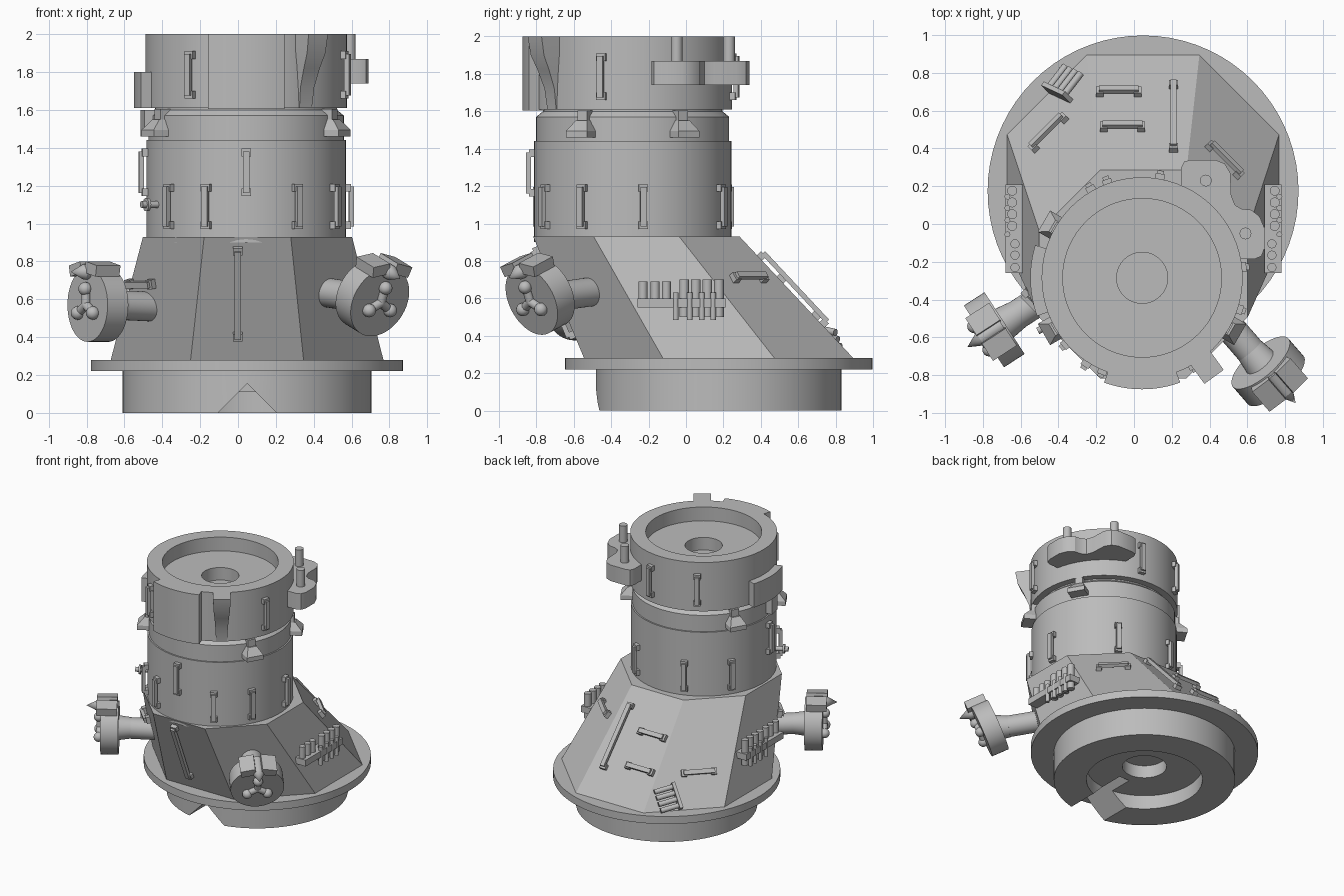
import bpy, bmesh, math
from math import cos, sin, radians, pi
from mathutils import Matrix, Vector

if "Cube" in bpy.data.objects:
    bpy.data.objects.remove(bpy.data.objects["Cube"], do_unlink=True)

grey = bpy.data.materials.new("hull grey")
grey.use_nodes = True
grey.diffuse_color = (0.5, 0.5, 0.5, 1)
grey.node_tree.nodes["Principled BSDF"].inputs["Base Color"].default_value = (0.5, 0.5, 0.5, 1)

BASE = Vector((0.048, 0.175, 0))
TOWER = Vector((0.043, -0.285, 0))
UP = Vector((0, 0, 1))


# ---------- helpers ----------
def finish(name, bm, smooth=True):
    bmesh.ops.recalc_face_normals(bm, faces=bm.faces)
    mesh = bpy.data.meshes.new(name)
    bm.to_mesh(mesh)
    bm.free()
    mesh.materials.append(grey)
    ob = bpy.data.objects.new(name, mesh)
    bpy.context.collection.objects.link(ob)
    bpy.ops.object.select_all(action='DESELECT')
    ob.select_set(True)
    bpy.context.view_layer.objects.active = ob
    if smooth:
        bpy.ops.object.shade_smooth_by_angle()
    return ob


def frame(origin, normal, up):
    """Local x = side, y = up, z = outward."""
    n = Vector(normal).normalized()
    s = Vector(up).cross(n).normalized()
    u = n.cross(s)
    m = Matrix((s, u, n)).transposed().to_4x4()
    m.translation = origin
    return m


def radial(deg):
    return Vector((cos(radians(deg)), sin(radians(deg)), 0))


def tower_frame(deg, r, z):
    return frame(TOWER + radial(deg) * r + UP * z, radial(deg), UP)


def box(bm, m, centre, size):
    bmesh.ops.create_cube(bm, size=1, matrix=m @ Matrix.Translation(centre) @ Matrix.Diagonal((*size, 1)))


def rod(bm, m, a, b, r1, r2=None, seg=20):
    a, b = Vector(a), Vector(b)
    rot = (b - a).to_track_quat('Z', 'Y').to_matrix().to_4x4()
    bmesh.ops.create_cone(bm, cap_ends=True, segments=seg, radius1=r1, radius2=r1 if r2 is None else r2,
                          depth=(b - a).length, matrix=m @ Matrix.Translation((a + b) / 2) @ rot)


def lathe(name, profile, centre):
    bm = bmesh.new()
    vs = [bm.verts.new((r, 0, z)) for r, z in profile]
    es = [bm.edges.new(p) for p in zip(vs, vs[1:])]
    bmesh.ops.spin(bm, geom=vs + es, cent=(0, 0, 0), axis=(0, 0, 1), angle=2 * pi, steps=72, use_duplicate=False)
    bmesh.ops.remove_doubles(bm, verts=bm.verts, dist=1e-4)
    bmesh.ops.translate(bm, verts=bm.verts, vec=centre)
    return finish(name, bm)


def prism(name, outline, z0, z1):
    bm = bmesh.new()
    face = bm.faces.new([bm.verts.new((x, y, z0)) for x, y in outline])
    ext = bmesh.ops.extrude_face_region(bm, geom=[face])
    bmesh.ops.translate(bm, verts=[v for v in ext["geom"] if isinstance(v, bmesh.types.BMVert)], vec=(0, 0, z1 - z0))
    return finish(name, bm)


def sector(name, r0, r1, a0, a1, z0, z1, steps=14):
    angs = [a0 + (a1 - a0) * i / steps for i in range(steps + 1)]
    pts = [TOWER + radial(a) * r1 for a in angs] + [TOWER + radial(a) * r0 for a in reversed(angs)]
    return prism(name, [p.xy for p in pts], z0, z1)


def rail(name, m, length=0.24):
    bm = bmesh.new()
    for s in (-1, 1):
        box(bm, m, (0, s * (length / 2 - 0.02), 0.012), (0.05, 0.04, 0.036))
    box(bm, m, (0, 0, 0.033), (0.034, length - 0.03, 0.026))
    finish(name, bm, False)


# ---------- base ring with hatch recess and front notch ----------
base = lathe("base_ring", [(0, .21), (.16, .21), (.16, .11), (.42, .11), (.42, 0), (.657, 0), (.657, .22),
                           (.823, .22), (.823, .28), (0, .28)], BASE)
bm = bmesh.new()
ring = [[bm.verts.new((BASE.x + x, y, z)) for x, z in ((-.17, -.015), (.17, -.015), (0, .155))] for y in (-.7, -.05)]
bm.faces.new(ring[0])
bm.faces.new(ring[1])
for i in range(3):
    j = (i + 1) % 3
    bm.faces.new((ring[0][i], ring[0][j], ring[1][j], ring[1][i]))
cutter = finish("notch_cutter", bm, False)
cutter.hide_render = True
mod = base.modifiers.new("notch", 'BOOLEAN')
mod.operation, mod.object, mod.solver = 'DIFFERENCE', cutter, 'EXACT'
bpy.context.view_layer.objects.active = base
bpy.ops.object.modifier_apply(modifier="notch")
bpy.data.objects.remove(cutter, do_unlink=True)

# ---------- leaning octagonal skirt ----------
LOW, HIGH = BASE + UP * .28, Vector((0.05, -0.265, 0.93))
bm = bmesh.new()
rings = [[bm.verts.new(c + radial(22.5 + 45 * i) * ap / cos(pi / 8)) for i in range(8)]
         for c, ap in ((LOW, .72), (HIGH, .552))]
for r in rings:
    bm.faces.new(r)
for i in range(8):
    j = (i + 1) % 8
    bm.faces.new((rings[0][i], rings[0][j], rings[1][j], rings[1][i]))
finish("skirt", bm, False)


def skirt_frame(deg, t, s, along=None):
    """Frame on a skirt face: t up the slope, s sideways."""
    b, top = LOW + radial(deg) * .72, HIGH + radial(deg) * .552
    side, slope = radial(deg + 90), top - b
    return frame(b + slope * t + side * s, side.cross(slope), along or (side if along is None else slope))


slope_up = UP * 1
for name, deg, t, s, along, length in (
        ("back_rail_low", 90, .34, .13, None, .24), ("back_rail_high", 90, .645, .11, None, .24),
        ("back_rail_long", 90, .55, -.16, slope_up, .53), ("back_right_rail", 135, .33, .034, None, .26),
        ("back_left_rail", 45, .65, .014, None, .25), ("front_rail_long", -90, .545, -.05, slope_up, .53),
        ("front_right_rail", -135, .62, -.17, None, .2)):
    rail(name, skirt_frame(deg, t, s, along), length)

# ---------- tool racks ----------
for sx, name in ((1, "left_tool_rack"), (-1, "right_tool_rack")):
    m = Matrix.Translation((0.05, 0, 0)) @ Matrix.Diagonal((sx, 1, 1, 1))
    bm = bmesh.new()
    box(bm, m, (.685, -.025, .575), (.09, .47, .05))
    for y in (-.23, -.165, -.105):
        rod(bm, m, (.68, y, .575), (.68, y, .69), .024)
    for i in range(4):
        y = -.01 + .062 * i
        rod(bm, m, (.695, y, .5), (.695, y, .70), .026)
    for y in (-.055, .02, .085, .145):
        rod(bm, m, (.72, y, .485), (.72, y, .63), .015)
    finish(name, bm)

m = skirt_frame(135, .11, -.13, Vector((.42, .9, 0)))
bm = bmesh.new()
box(bm, m, (0, -.05, .03), (.2, .025, .09))
for i in range(4):
    x = -.072 + .048 * i
    rod(bm, m, (x, -.05, .045), (x, .1, .045), .019)
finish("back_tool_rack", bm)

# ---------- tower ----------
lathe("tower", [(0, .9), (.527, .9), (.527, 1.44), (.516, 1.44), (.516, 1.57), (.48, 1.6), (.48, 1.61), (.532, 1.61),
                (.532, 2), (.42, 2), (.42, 1.89), (.135, 1.89), (.135, 1.79), (0, 1.79)], TOWER)
sector("front_panel", .5, .59, 250, 290, 1.605, 2)
sector("side_panel", .5, .592, 163, 200, 1.61, 1.8)

for a in (6, 61, 110, 147, 221, 247, -60, -30):
    rail("tower_rail_low", tower_frame(a, .525, 1.09))
for a in (187, 270):
    rail("tower_rail_mid", tower_frame(a, .525, 1.27), .25)
for a in (80, 120, -18, 237):
    rail("tower_rail_top", tower_frame(a, .53, 1.785), .25)

# ---------- neck brackets ----------
for a in (30, 150, 210, -30):
    m = tower_frame(a, .5, 1.46)
    bm = bmesh.new()
    box(bm, m, (0, .11, .01), (.06, .07, .06))
    foot = [[bm.verts.new(m @ Vector((x * w, y, z))) for x, z in ((-1, -.02), (1, -.02), (1, d), (-1, d))]
            for y, w, d in ((0, .065, .10), (.035, .065, .10), (.09, .035, .05))]
    bm.faces.new(foot[0])
    bm.faces.new(foot[2])
    for lo, hi in zip(foot, foot[1:]):
        for i in range(4):
            j = (i + 1) % 4
            bm.faces.new((lo[i], lo[j], hi[j], hi[i]))
    finish("neck_bracket", bm, False)
bm = bmesh.new()
box(bm, tower_frame(192, .5, 1.53), (0, 0, .02), (.1, .14, .08))
finish("neck_box", bm, False)
bm = bmesh.new()
m = tower_frame(207, .52, 1.1)
rod(bm, m, (0, 0, 0), (0, 0, .1), .018)
rod(bm, m, (0, 0, .06), (0, 0, .075), .035)
finish("side_nozzle", bm)

# ---------- flared alignment fin ----------
m = tower_frame(-54, 0, 0)
bm = bmesh.new()
rows = [[bm.verts.new(m @ Vector((x, z, r))) for x, r in ((-w, .46), (w, .46), (w, d), (-w, d))]
        for z, w, d in ((1.61, .04, .535), (1.72, .045, .55), (1.82, .052, .59), (1.9, .06, .63), (2, .063, .648))]
bm.faces.new(rows[0])
bm.faces.new(rows[-1])
for lo, hi in zip(rows, rows[1:]):
    for i in range(4):
        j = (i + 1) % 4
        bm.faces.new((lo[i], lo[j], hi[j], hi[i]))
finish("alignment_fin", bm)

# ---------- two-lobed pin mount ----------
prism("pin_mount", [(.25, .2), (.25, .30), (.265, .33), (.3, .34), (.43, .34), (.48, .32), (.51, .27), (.515, .15),
                    (.535, .1), (.57, .08), (.62, .075), (.665, .04), (.69, -.02), (.69, -.13), (.675, -.17),
                    (.64, -.185), (.54, -.185), (.48, -.1), (.35, .1)], 1.74, 1.868)
bm = bmesh.new()
for x, y in ((.38, .23), (.59, -.05)):
    rod(bm, Matrix(), (x, y, 1.8), (x, y, 2), .031)
finish("mount_pins", bm)


# ---------- docking arms ----------
def docking_arm(side, head, deg, pitch, arm_z):
    head, d = Vector(head), radial(deg)
    root = Vector((head.x, head.y, arm_z)) - d * .36
    bm = bmesh.new()
    rod(bm, Matrix(), root, head - d * .12, .078, seg=32)
    rod(bm, Matrix(), head - d * .15, head - d * .03, .078, .095, seg=32)
    finish(side + "_arm", bm)
    m = frame(head, d * cos(radians(pitch)) + UP * sin(radians(pitch)), UP)
    bm = bmesh.new()
    rod(bm, m, (0, 0, -.065), (0, 0, .065), .195, seg=48)
    finish(side + "_arm_head", bm)
    bm = bmesh.new()
    for k in range(3):
        x, y = cos(radians(90 + 120 * k)), sin(radians(90 + 120 * k))
        rod(bm, m, (0, 0, .075), (x * .075, y * .075, .075), .024)
        bmesh.ops.create_uvsphere(bm, u_segments=16, v_segments=10, radius=.036,
                                  matrix=m @ Matrix.Translation((x * .085, y * .085, .08)))
    finish(side + "_arm_latches", bm)
    bm = bmesh.new()
    for s in (-1, 1):
        box(bm, m @ Matrix.Translation((s * .075, .19, .02)) @ Matrix.Rotation(-s * .2, 4, 'Z'),
            (0, 0, 0), (.11, .06, .15))
    rod(bm, m, (0, .175, -.05), (0, .175, .09), .04)
    rod(bm, m, (0, .175, .09), (0, .175, .17), .04, 0)
    finish(side + "_arm_guide", bm)


docking_arm("left", (.71, -.78, .61), -49, -22, .635)
docking_arm("right", (-.74, -.56, .57), 213, 0, .56)
